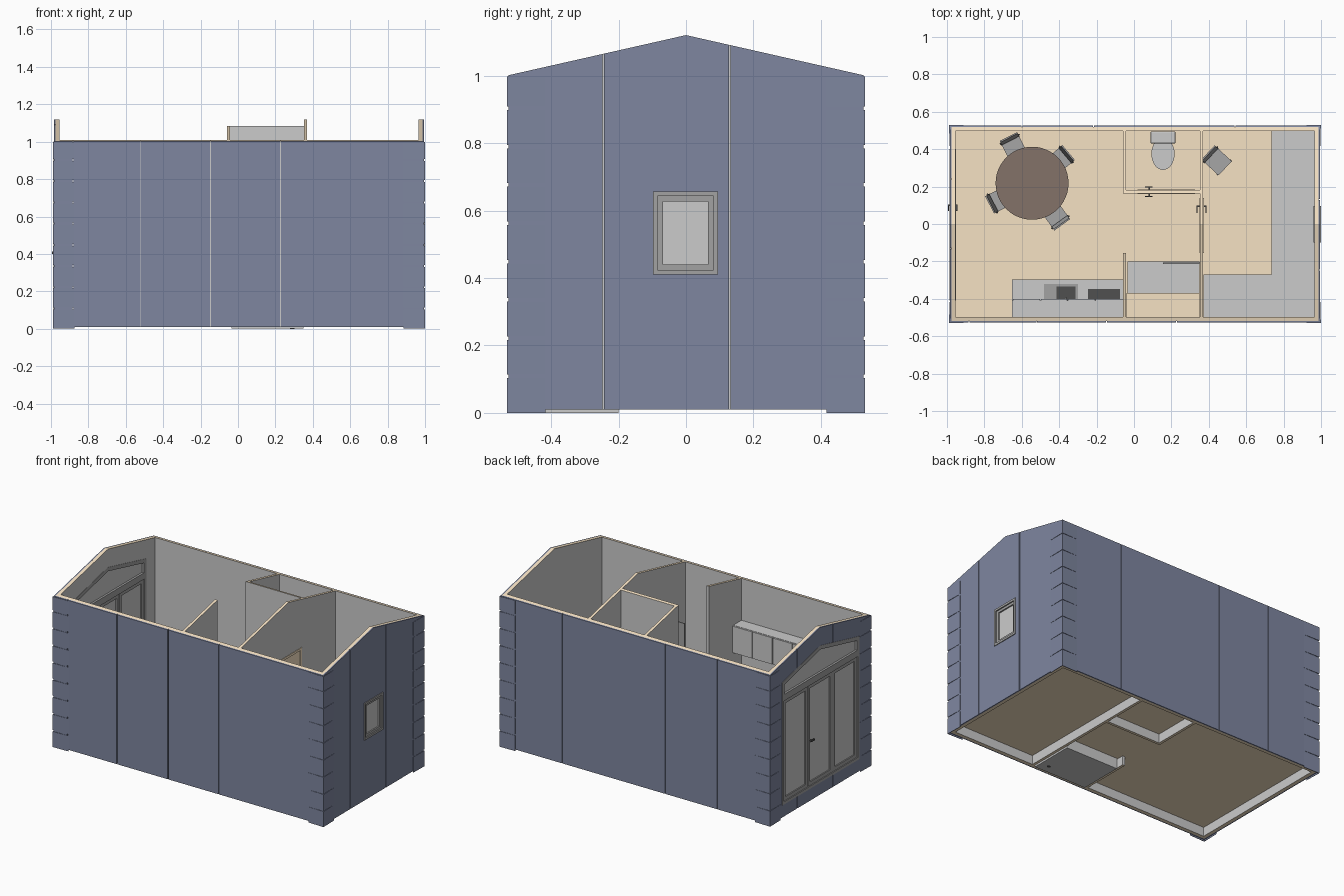
import bpy, bmesh
from math import sin, cos, pi, radians

if "Cube" in bpy.data.objects:
    bpy.data.objects.remove(bpy.data.objects["Cube"])

XL, XR, YO, YI = -0.985, 0.995, 0.526, 0.496   # outer shell ends, outer / inner half depth
FL = 0.09                                      # floor level


def mat(name, r, g, b):
    m = bpy.data.materials.new(name)
    m.diffuse_color = (r, g, b, 1)
    m.use_nodes = True
    m.node_tree.nodes["Principled BSDF"].inputs["Base Color"].default_value = m.diffuse_color
    return m


BLUE = mat("blue_cladding", 0.21, 0.24, 0.35)
WOOD = mat("pale_wood", 0.92, 0.76, 0.55)
BROWN = mat("dark_wood", 0.23, 0.17, 0.14)
DARK = mat("dark_metal", 0.08, 0.08, 0.08)
FRAME = mat("frame_grey", 0.36, 0.36, 0.36)
SEAT = mat("seat_grey", 0.38, 0.38, 0.38)
GREY = mat("plain_grey", 0.8, 0.8, 0.8)


def roof(y):
    return 1.12 - 0.226 * abs(y)


# A piece is (rings of points, cyclic); all shapes are lofts between rings
def prism_x(x0, x1, pts):
    return ([[(x, y, z) for y, z in pts] for x in (x0, x1)], False)


def box(x0, x1, y0, y1, z0, z1):
    return prism_x(x0, x1, [(y0, z0), (y1, z0), (y1, z1), (y0, z1)])


def gable(x0, x1, y0, y1, z0=0.01):
    top = [(y1, roof(y1))] + ([(0, roof(0))] if y0 < 0 < y1 else []) + [(y0, roof(y0))]
    return prism_x(x0, x1, [(y0, z0), (y1, z0)] + top)


def frame_x(x0, x1, outer, inner):
    rings = [[(x, y, z) for y, z in p] for x, p in
             ((x0, outer), (x1, outer), (x1, inner), (x0, inner))]
    return (rings, True)


def rect(y0, y1, z0, z1, d=0.0):
    return [(y0 + d, z0 + d), (y1 - d, z0 + d), (y1 - d, z1 - d), (y0 + d, z1 - d)]


def tube(cx, cy, levels, n=32):
    return ([[(cx + rx * cos(2 * pi * i / n), cy + oy + ry * sin(2 * pi * i / n), z)
              for i in range(n)] for rx, ry, oy, z in levels], False)


def make(name, pieces, material=None, smooth=False, wood_tops=False):
    bm = bmesh.new()
    for rings, cyclic in pieces:
        vs = [[bm.verts.new(p) for p in r] for r in rings]
        n = len(vs[0])
        pairs = list(zip(vs, vs[1:])) + ([(vs[-1], vs[0])] if cyclic else [])
        for a, b in pairs:
            for i in range(n):
                j = (i + 1) % n
                bm.faces.new((a[i], a[j], b[j], b[i]))
        if not cyclic:
            bm.faces.new(vs[0][::-1])
            bm.faces.new(vs[-1])
    bmesh.ops.recalc_face_normals(bm, faces=bm.faces)
    bm.normal_update()
    me = bpy.data.meshes.new(name)
    if wood_tops:                     # grey sides, timber showing on cut tops
        me.materials.append(GREY)
        me.materials.append(WOOD)
        for f in bm.faces:
            f.material_index = int(abs(f.normal.z) > 0.5)
    elif material:
        me.materials.append(material)
    bm.to_mesh(me)
    bm.free()
    ob = bpy.data.objects.new(name, me)
    bpy.context.collection.objects.link(ob)
    if smooth:
        bpy.ops.object.select_all(action='DESELECT')
        ob.select_set(True)
        bpy.context.view_layer.objects.active = ob
        bpy.ops.object.shade_smooth_by_angle(angle=radians(40))
    return ob


def cut(cutter, *targets):
    cutter.hide_render = True
    cutter.display_type = 'WIRE'
    cutter.hide_viewport = True
    for t in targets:
        m = t.modifiers.new("opening", 'BOOLEAN')
        m.object, m.operation, m.solver = cutter, 'DIFFERENCE', 'EXACT'


def spans(a, b, cuts, gap=0.005):
    e = [a - gap / 2] + list(cuts) + [b + gap / 2]
    return [(p + gap / 2, q - gap / 2) for p, q in zip(e, e[1:])]


# Outer walls: timber structure plus panelled cladding
C = 0.008
YS = YO - C
left = make("left_wall", [gable(XL + C, XL + 0.03, -YS, YS)], wood_tops=True)
right = make("right_wall", [gable(XR - 0.03, XR - C, -YS, YS)], wood_tops=True)
for name, a, b in (("front_wall", -YS, -YI), ("back_wall", YI, YS)):
    make(name, [gable(XL + 0.03, XR - 0.03, a, b)], wood_tops=True)
make("front_cladding", [gable(a, b, -YO, -YS) for a, b in spans(XL, XR, (-0.883, -0.52, -0.146, 0.228))], BLUE)
make("back_cladding", [gable(a, b, YS, YO) for a, b in spans(XL, XR, (-0.598, -0.217, 0.54))], BLUE)
left_clad = make("left_cladding", [gable(XL, XL + C, a, b) for a, b in spans(-YS, YS, (-0.13, 0.24))], BLUE)
right_clad = make("right_cladding", [gable(XR - C, XR, a, b) for a, b in spans(-YS, YS, (-0.245, 0.13))], BLUE)

# Tapered corner plates stacked up each corner
plates = []
for cx, sx in ((XL, -1), (XR, 1)):
    for sy in (-1, 1):
        cy, o, w = sy * YO, 0.004, 0.11
        plan = [(cx - sx * w, cy), (cx - sx * w, cy + sy * 0.001), (cx + sx * o, cy + sy * o),
                (cx + sx * 0.001, cy - sy * w), (cx, cy - sy * w), (cx, cy)]
        for k in range(9):
            z = k * 0.1135
            plates.append(([[(x, y, h) for x, y in plan] for h in (z, min(z + 0.103, 0.998))], False))
make("corner_plates", plates, BLUE)

# Floor
make("floor", [box(XL + 0.03, XR - 0.03, -YI, YI, 0.07, FL)], WOOD)

# Glazed left end: three door panels under a gable window
pent = [(-0.41, 0.795), (0.40, 0.795), (0.40, 0.905), (0, 1.0), (-0.41, 0.905)]
pent_in = [(-0.385, 0.82), (0.375, 0.82), (0.375, 0.885), (0, 0.974), (-0.385, 0.885)]
hole = [(-0.41, FL), (0.40, FL)] + pent[2:]
cut(make("left_opening_cutter", [prism_x(XL - 0.05, XL + 0.08, hole)]), left, left_clad)
xa, xb = XL - 0.002, XL + 0.032
parts, glass = [frame_x(xa, xb, pent, pent_in),
                frame_x(xa, xb, rect(-0.41, 0.40, FL, 0.795), rect(-0.41, 0.40, FL, 0.795, 0.018))], []
for a, b in spans(-0.392, 0.382, (-0.134, 0.124), 0.003):
    r = (a, b, FL + 0.018, 0.777)
    parts.append(frame_x(xa + 0.006, xb - 0.006, rect(*r), rect(*r, 0.024)))
    glass.append(box(XL + 0.012, XL + 0.018, a + 0.02, b - 0.02, FL + 0.038, 0.757))
make("glazed_door_frames", parts, FRAME)
glass.append(prism_x(XL + 0.012, XL + 0.018, pent_in))
make("glazed_door_panes", glass)
handle = []
for s, x in ((-1, xa + 0.006), (1, xb - 0.006)):
    e = x + s * 0.011
    handle += [box(min(x, e), max(x, e), 0.095, 0.105, 0.40, 0.412),
               box(e - 0.003, e + 0.003, 0.07, 0.105, 0.40, 0.412)]
make("glazed_door_handle", handle, DARK)

# Right window
W = (-0.098, 0.095, 0.41, 0.657)
cut(make("right_opening_cutter", [box(XR - 0.08, XR + 0.05, W[0] + 0.008, W[1] - 0.008, W[2] + 0.008, W[3] - 0.008)]), right, right_clad)
make("window_frame", [frame_x(XR - 0.034, XR + 0.005, rect(*W), rect(*W, 0.014)),
                      frame_x(XR - 0.028, XR - 0.003, rect(*W, 0.014), rect(*W, 0.03))], FRAME)
make("window_pane", [prism_x(XR - 0.018, XR - 0.012, rect(*W, 0.028))])

# Interior partitions
p_main = make("room_partition", [gable(0.352, 0.37, -YI, YI)], wood_tops=True)
make("bath_side_partition", [gable(-0.06, -0.042, 0.163, YI)], wood_tops=True)
p_bath = make("bath_front_partition", [gable(-0.042, 0.352, 0.163, 0.181)], wood_tops=True)
make("kitchen_partition", [gable(-0.06, -0.042, -YI, -0.155)], wood_tops=True)
cut(make("room_door_cutter", [box(0.3, 0.4, -0.155, 0.14, FL, 0.77)]), p_main)
cut(make("bath_door_cutter", [box(0.02, 0.325, 0.14, 0.2, FL, 0.77)]), p_bath)
D = (-0.155, 0.14, FL, 0.77)
make("room_door", [frame_x(0.349, 0.373, rect(*D), rect(*D, 0.015)), prism_x(0.356, 0.366, rect(*D, 0.015))], WOOD)
make("bath_door", [box(0.02, 0.035, 0.16, 0.184, FL, 0.77), box(0.31, 0.325, 0.16, 0.184, FL, 0.77),
                   box(0.035, 0.31, 0.16, 0.184, 0.755, 0.77), box(0.035, 0.31, 0.167, 0.177, FL, 0.755)], WOOD)
make("inner_door_handles", [box(0.335, 0.387, 0.09, 0.098, 0.40, 0.41), box(0.335, 0.34, 0.06, 0.098, 0.40, 0.41),
                            box(0.382, 0.387, 0.06, 0.098, 0.40, 0.41), box(0.078, 0.086, 0.145, 0.2, 0.40, 0.41),
                            box(0.06, 0.1, 0.145, 0.15, 0.40, 0.41), box(0.06, 0.1, 0.195, 0.2, 0.40, 0.41)], DARK)

# Shower: sunken tray, bench board and glass screen
make("shower_tray", [box(-0.035, 0.35, -YI, -0.2, 0.0, 0.1)])
make("shower_drain", [tube(0.29, -0.44, [(0.012, 0.012, 0, -0.0005), (0.012, 0.012, 0, 0.01)], 16)], DARK)
make("shower_bench", [box(-0.04, 0.35, -YI, -0.37, 0.22, 0.24)], WOOD)
make("shower_screen", [box(0.155, 0.352, -0.213, -0.207, 0.1, 0.76)], FRAME)

# Toilet
make("toilet_bowl", [tube(0.155, 0.375, [(0.035, 0.06, 0.03, FL), (0.04, 0.065, 0.025, 0.15),
                                          (0.058, 0.082, 0, 0.20), (0.062, 0.086, 0, 0.215), (0.062, 0.086, 0, 0.228)])], smooth=True)
tank = make("toilet_tank", [box(0.092, 0.218, 0.435, 0.494, 0.2, 0.33), box(0.088, 0.222, 0.43, 0.495, 0.331, 0.345)])
bev = tank.modifiers.new("soft_edges", 'BEVEL')
bev.width, bev.segments = 0.006, 2

# Kitchen: base units, worktop, wall units, sink and hob
K = spans(-0.648, -0.06, (-0.50, -0.355, -0.207), 0.004)
make("base_units", [box(-0.648, -0.06, -YI, -0.318, FL, 0.375)] + [box(a, b, -0.318, -0.306, 0.115, 0.37) for a, b in K])
make("worktop", [box(-0.652, -0.06, -YI, -0.298, 0.375, 0.39)])
make("wall_units", [box(-0.652, -0.06, -YI, -0.41, 0.55, 0.73)] + [box(a, b, -0.41, -0.4, 0.552, 0.728) for a, b in K])
make("sink", [box(-0.48, -0.30, -0.45, -0.322, 0.39, 0.394)], FRAME)
make("sink_basin", [box(-0.415, -0.312, -0.44, -0.335, 0.393, 0.396)], DARK)
make("tap", [box(-0.37, -0.36, -0.45, -0.44, 0.39, 0.45), box(-0.37, -0.36, -0.45, -0.39, 0.442, 0.45)], FRAME)
make("hob", [box(-0.245, -0.075, -0.46, -0.348, 0.39, 0.394)] +
     [box(-0.235 + i * 0.021, -0.227 + i * 0.021, -0.455, -0.352, 0.394, 0.4) for i in range(8)], DARK)

# L-shaped desk with panel supports
XD = XR - 0.031
plan = [(0.371, -YI), (XD, -YI), (XD, YI), (0.735, YI), (0.735, -0.27), (0.371, -0.27)]
make("desk_top", [([[(x, y, z) for x, y in plan] for z in (0.325, 0.345)], False)])
make("desk_supports", [box(0.372, 0.387, -0.49, -0.285, FL, 0.325), box(0.75, XD, 0.475, 0.49, FL, 0.325),
                       box(0.75, XD, -0.3, -0.285, FL, 0.325)])

# Round dining table
TX, TY = -0.545, 0.218
make("table_top", [tube(TX, TY, [(0.195, 0.195, 0, 0.325), (0.195, 0.195, 0, 0.345)], 48)], BROWN, smooth=True)
make("table_stand", [tube(TX, TY, [(0.09, 0.09, 0, FL), (0.09, 0.09, 0, 0.1), (0.02, 0.02, 0, 0.115), (0.02, 0.02, 0, 0.325)])], BROWN, smooth=True)

# Chairs: +x is the back side, seats face the table
h = 0.052
seat = make("chair_seat_1", [box(-0.055, 0.055, -h, h, 0.22, 0.24),
                             ([[(0.045, -h, 0.26), (0.055, -h, 0.26), (0.055, h, 0.26), (0.045, h, 0.26)],
                               [(0.062, -h, 0.38), (0.07, -h, 0.38), (0.07, h, 0.38), (0.062, h, 0.38)]], False)], SEAT)
legs = make("chair_legs_1", [box(sx * 0.048 - 0.005, sx * 0.048 + 0.005, sy * 0.05 - 0.005, sy * 0.05 + 0.005, FL, 0.225)
                             for sx in (-1, 1) for sy in (-1, 1)] +
            [box(0.05, 0.058, s * 0.055 - 0.004, s * 0.055 + 0.004, 0.22, 0.34) for s in (-1, 1)], DARK)
spots = [(TX + d * cos(radians(a)), TY + d * sin(radians(a)), a)
         for a, d in ((117, 0.21), (40, 0.185), (207, 0.185), (306, 0.205))] + [(0.447, 0.335, 137)]
for i, (x, y, a) in enumerate(spots):
    for src in (seat, legs):
        ob = src
        if i:
            ob = src.copy()
            ob.name = src.name[:-1] + str(i + 1)
            bpy.context.collection.objects.link(ob)
        ob.location = (x, y, 0)
        ob.rotation_euler = (0, 0, radians(a))
